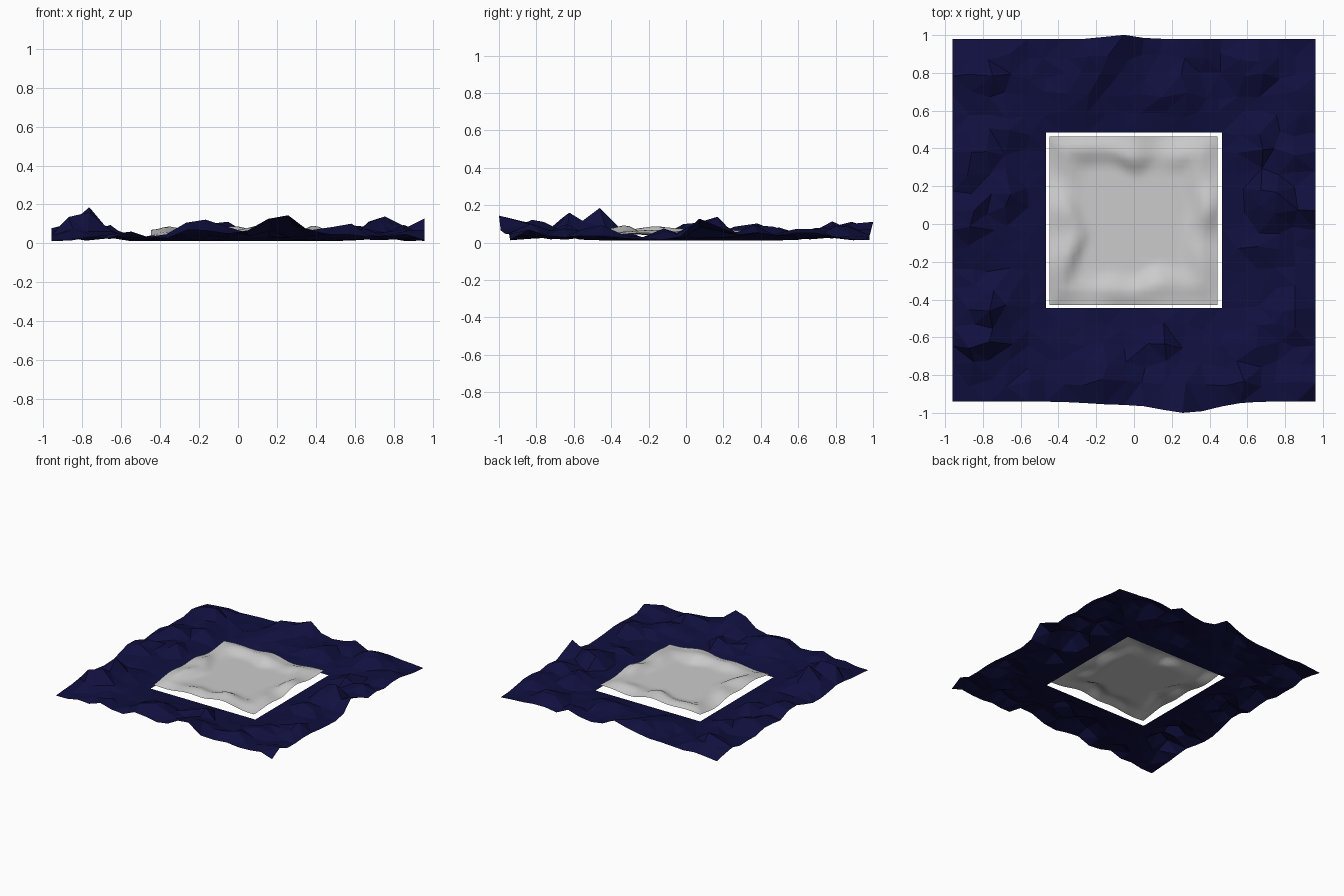
import bpy, bmesh, math, random

if "Cube" in bpy.data.objects:
    bpy.data.objects.remove(bpy.data.objects["Cube"])
random.seed(4)

CY = 0.02                      # both sheets are centred slightly behind the origin
OUT, HOLE, PATCH = 0.96, 0.465, 0.445


def material(name, col):
    m = bpy.data.materials.new(name)
    m.diffuse_color = (*col, 1)
    m.use_nodes = True
    m.node_tree.nodes["Principled BSDF"].inputs["Base Color"].default_value = m.diffuse_color
    return m


def smooth(t):
    t = max(0.0, min(1.0, t))
    return t * t * (3 - 2 * t)


def sheet(name, xs, ys, point, keep, mat):
    """Grid surface: point(x, y) gives each position, keep(x, y) filters cells."""
    bm = bmesh.new()
    v = {}

    def vert(i, j):
        if (i, j) not in v:
            v[i, j] = bm.verts.new(point(xs[i], ys[j]))
        return v[i, j]
    for i in range(len(xs) - 1):
        for j in range(len(ys) - 1):
            if keep((xs[i] + xs[i + 1]) / 2, (ys[j] + ys[j + 1]) / 2):
                bm.faces.new([vert(i, j), vert(i + 1, j), vert(i + 1, j + 1), vert(i, j + 1)])
    bmesh.ops.triangulate(bm, faces=bm.faces[:])
    me = bpy.data.meshes.new(name)
    bm.to_mesh(me)
    bm.free()
    me.materials.append(mat)
    ob = bpy.data.objects.new(name, me)
    bpy.context.collection.objects.link(ob)
    return ob


# hills of the outer ground: x, y, height, radius
HILLS = [
    (-.80, -.62, .15, .12), (-.76, -.45, .17, .10), (-.88, .02, .09, .13),
    (-.70, .14, .08, .10), (-.84, .36, .09, .12), (-.64, .50, .06, .10),
    (-.80, .80, .09, .14), (-.20, .84, .10, .14), (-.07, .97, .10, .10),
    (-.30, .66, .07, .10), (.22, .72, .07, .12), (.34, .95, .07, .09),
    (.62, .84, .09, .11), (.88, .62, .07, .10), (.66, .42, .09, .10),
    (.72, .14, .14, .11), (.93, .10, .14, .09), (.86, .36, .07, .10),
    (.68, -.10, .06, .10), (.85, -.48, .08, .10), (.64, -.62, .07, .10),
    (.90, -.86, .08, .09), (.52, -.84, .08, .11), (.22, -.93, .13, .15),
    (.14, -.66, .07, .10), (-.18, -.82, .11, .14), (-.56, -.88, .05, .09),
]


def ground_point(x, y):
    d = max(abs(x), abs(y - CY))
    inner = smooth((d - HOLE) / 0.16)
    corner = 1 - smooth((min(abs(x), abs(y - CY)) - .82) / .14) * .9
    z = max(h * math.exp(-((x - a) ** 2 + (y - b) ** 2) / (r * r)) for a, b, h, r in HILLS)
    z = 0.012 + (z + random.uniform(0, .022)) * inner * corner
    if HOLE + .01 < d < OUT - .01:              # loosen the inner grid
        x += random.uniform(-.022, .022)
        y += random.uniform(-.022, .022)
    if y - CY < -OUT + .01:                     # bulges past the front and back edges
        y -= .06 * math.exp(-((x - .28) / .2) ** 2) + .015 * math.exp(-((x + .1) / .2) ** 2)
    elif y - CY > OUT - .01:
        y += .022 * math.exp(-((x + .07) / .1) ** 2)
    return x, y, z


def steps(c, n_side=5, n_mid=9):
    s = [-OUT + (OUT - HOLE) * i / n_side for i in range(n_side)]
    m = [-HOLE + 2 * HOLE * i / n_mid for i in range(n_mid + 1)]
    return [c + t for t in s + m + [-t for t in reversed(s)]]


def basin_point(x, y):
    # low wavy edge, raised ridge, flat middle
    d = max(abs(x), abs(y - CY))
    a = math.atan2(y - CY, x)
    ridge = .36 + .02 * math.sin(3 * a + 1) + .012 * math.sin(7 * a)
    wave = .012 * math.sin(4 * a + .6) + .009 * math.sin(9 * a)
    z = .042
    if d > ridge:
        z = .072 + wave - .018 * smooth((d - ridge) / (PATCH - ridge))
    else:
        t = smooth((ridge - d) / .11)
        z = (.072 + wave) * (1 - t) + z * t
    return x, y, z


# outer ground ring with a square hole
sheet("outer_ground", steps(0), steps(CY), ground_point,
      lambda x, y: max(abs(x), abs(y - CY)) > HOLE, material("navy", (.005, .005, .05)))

# pale basin floating in the hole
n = 28
line = [-PATCH + 2 * PATCH * i / n for i in range(n + 1)]
basin = sheet("inner_basin", [t - .003 for t in line], [CY + t - .003 for t in line],
              basin_point, lambda x, y: True, material("pale_grey", (.6, .6, .6)))
for p in basin.data.polygons:
    p.use_smooth = True
